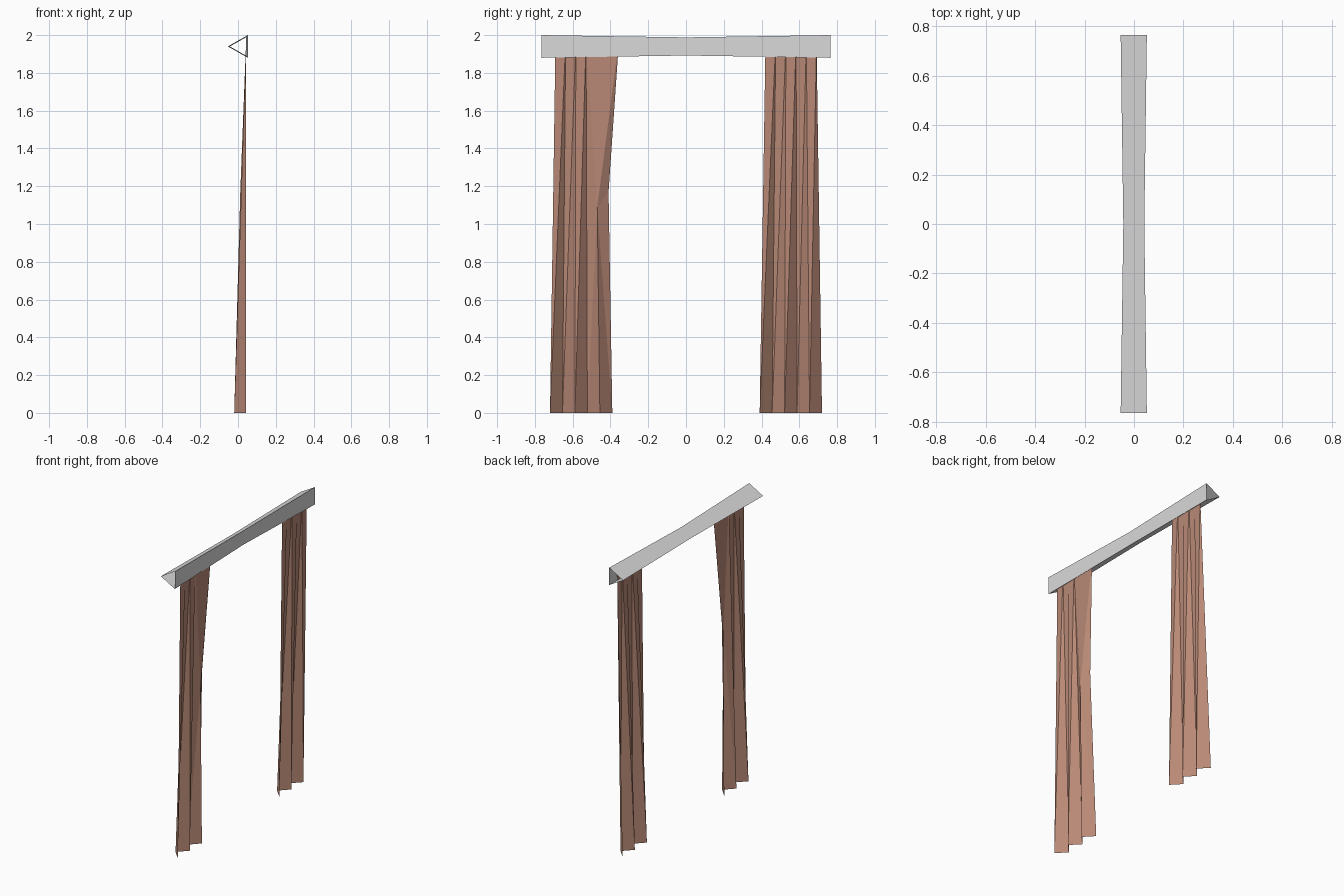
import bpy

if "Cube" in bpy.data.objects:
    bpy.data.objects.remove(bpy.data.objects["Cube"])

def material(name, rgb):
    m = bpy.data.materials.new(name)
    m.diffuse_color = (*rgb, 1)
    m.use_nodes = True
    m.node_tree.nodes["Principled BSDF"].inputs["Base Color"].default_value = m.diffuse_color
    return m

def make(name, verts, faces, mat):
    me = bpy.data.meshes.new(name)
    me.from_pydata(verts, [], faces)
    me.materials.append(mat)
    ob = bpy.data.objects.new(name, me)
    bpy.context.collection.objects.link(ob)
    return ob

grey = material("rod grey", (0.7, 0.7, 0.7))
brown = material("curtain brown", (0.48, 0.25, 0.18))

# Rod: open three-sided tube, pinched at the middle
verts, faces = [], []
for y, s in ((-0.765, 1), (0, 0.8), (0.765, 1)):
    verts += [(-0.054 * s, y, 1.94), (0.052 * s, y, 1.94 + 0.06 * s), (0.052 * s, y, 1.94 - 0.06 * s)]
for r in (0, 3):
    for i in range(3):
        j = (i + 1) % 3
        faces.append((r + i, r + j, r + 3 + j, r + 3 + i))
make("curtain_rod", verts, faces, grey)

TOP, BACK, FRONT = 1.97, 0.043, -0.02

def fold_rows(y_bottom, y_top):
    """Pleated hem (vertices 0-5) and flat top edge (vertices 6-11)."""
    hem = [(FRONT if i % 2 else BACK, y_bottom + 0.066 * i, 0) for i in range(6)]
    top = [(BACK, y_top + 0.054 * i, TOP) for i in range(6)]
    return hem + top

def pleats(n):
    out = []
    for i in range(n):
        out += [(i, i + 1, i + 7), (i, i + 7, i + 6)]
    return out

# Straight curtain
make("right_curtain", fold_rows(0.39, 0.421), pleats(5), brown)

# Gathered curtain: inner edge pulled in part way up
v = fold_rows(-0.72, -0.691)
v[10] = (BACK, -0.45, TOP)
v[11] = (BACK, -0.355, TOP)
v += [(BACK, -0.47, 1.09), (0.012, -0.41, 1.17)]
f = pleats(3) + [(3, 4, 12), (3, 12, 9), (12, 10, 9), (12, 11, 10),
                 (4, 5, 12), (5, 13, 12), (12, 13, 11)]
make("left_curtain", v, f, brown)
